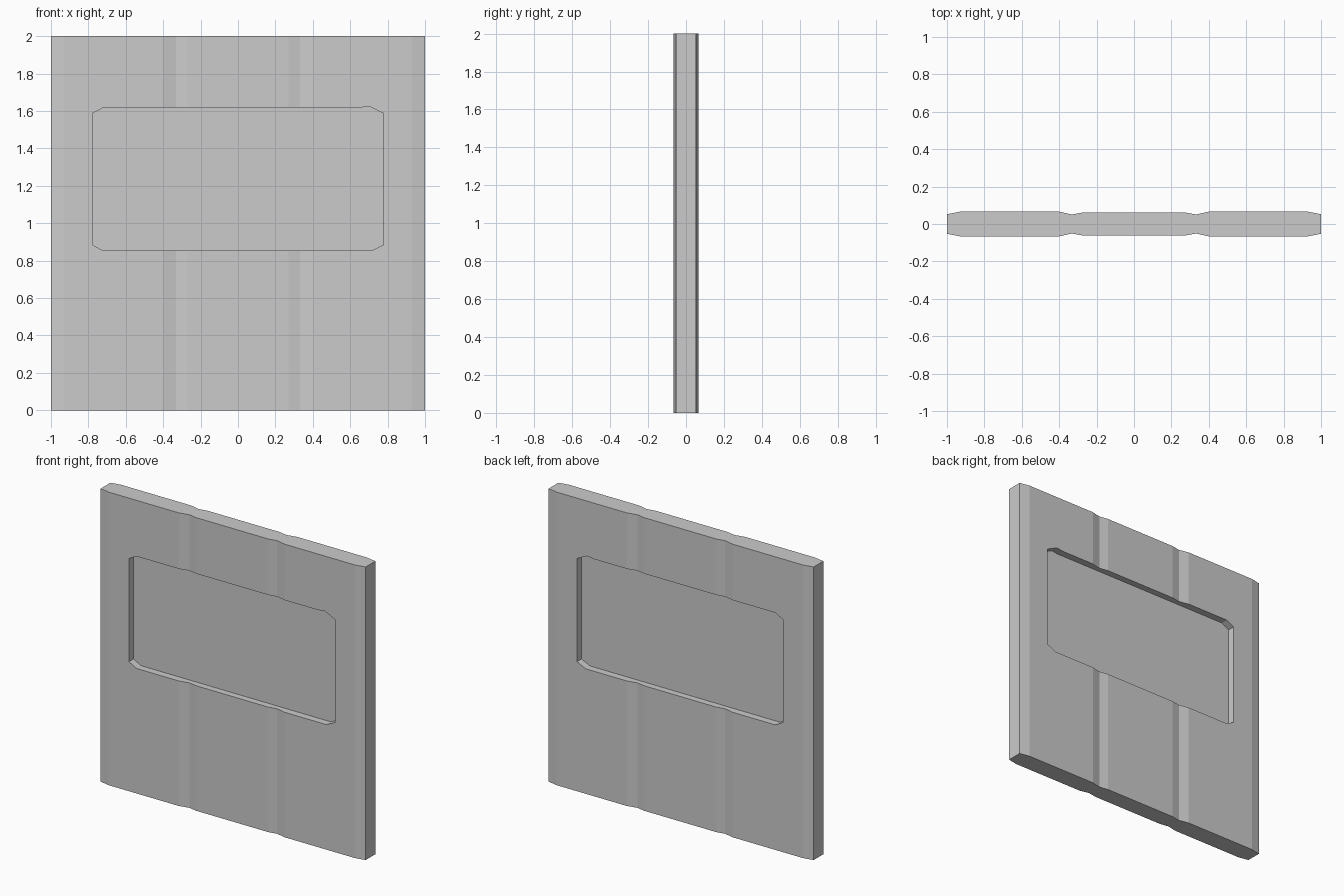
import bpy, bmesh
from mathutils import Vector

if "Cube" in bpy.data.objects:
    bpy.data.objects.remove(bpy.data.objects["Cube"])


def prism(name, points, offset):
    """Extrude a closed outline of 3D points along offset."""
    bm = bmesh.new()
    face = bm.faces.new([bm.verts.new(p) for p in points])
    new = bmesh.ops.extrude_face_region(bm, geom=[face])["geom"]
    bmesh.ops.translate(bm, vec=Vector(offset),
                        verts=[v for v in new if isinstance(v, bmesh.types.BMVert)])
    bmesh.ops.recalc_face_normals(bm, faces=bm.faces)
    mesh = bpy.data.meshes.new(name)
    bm.to_mesh(mesh)
    bm.free()
    obj = bpy.data.objects.new(name, mesh)
    bpy.context.collection.objects.link(obj)
    return obj


# Wall panel: half profile (x, half thickness) with grooves and chamfered ends
half = [(0.27, 0.062), (0.332, 0.051), (0.40, 0.066), (0.93, 0.066), (1.0, 0.052)]
edge = [(-x, t) for x, t in reversed(half)] + half
outline = [(x, -t, 0) for x, t in edge] + [(x, t, 0) for x, t in reversed(edge)]
wall = prism("wall_panel", outline, (0, 0, 2))

# Window recess on both faces, leaving a thin pane in the middle
window = [(-0.777, 0.884), (-0.72, 0.853), (0.712, 0.853), (0.777, 0.884),
          (0.777, 1.588), (0.70, 1.625), (0.65, 1.618), (-0.72, 1.618), (-0.777, 1.588)]
PANE = 0.017
for side in (-1, 1):
    cutter = prism("recess_cutter", [(x, side * PANE, z) for x, z in window], (0, side * 0.2, 0))
    cutter.hide_render = True
    mod = wall.modifiers.new("recess", 'BOOLEAN')
    mod.operation = 'DIFFERENCE'
    mod.solver = 'EXACT'
    mod.object = cutter
    bpy.context.view_layer.objects.active = wall
    bpy.ops.object.modifier_apply(modifier=mod.name)
    bpy.data.objects.remove(cutter)
